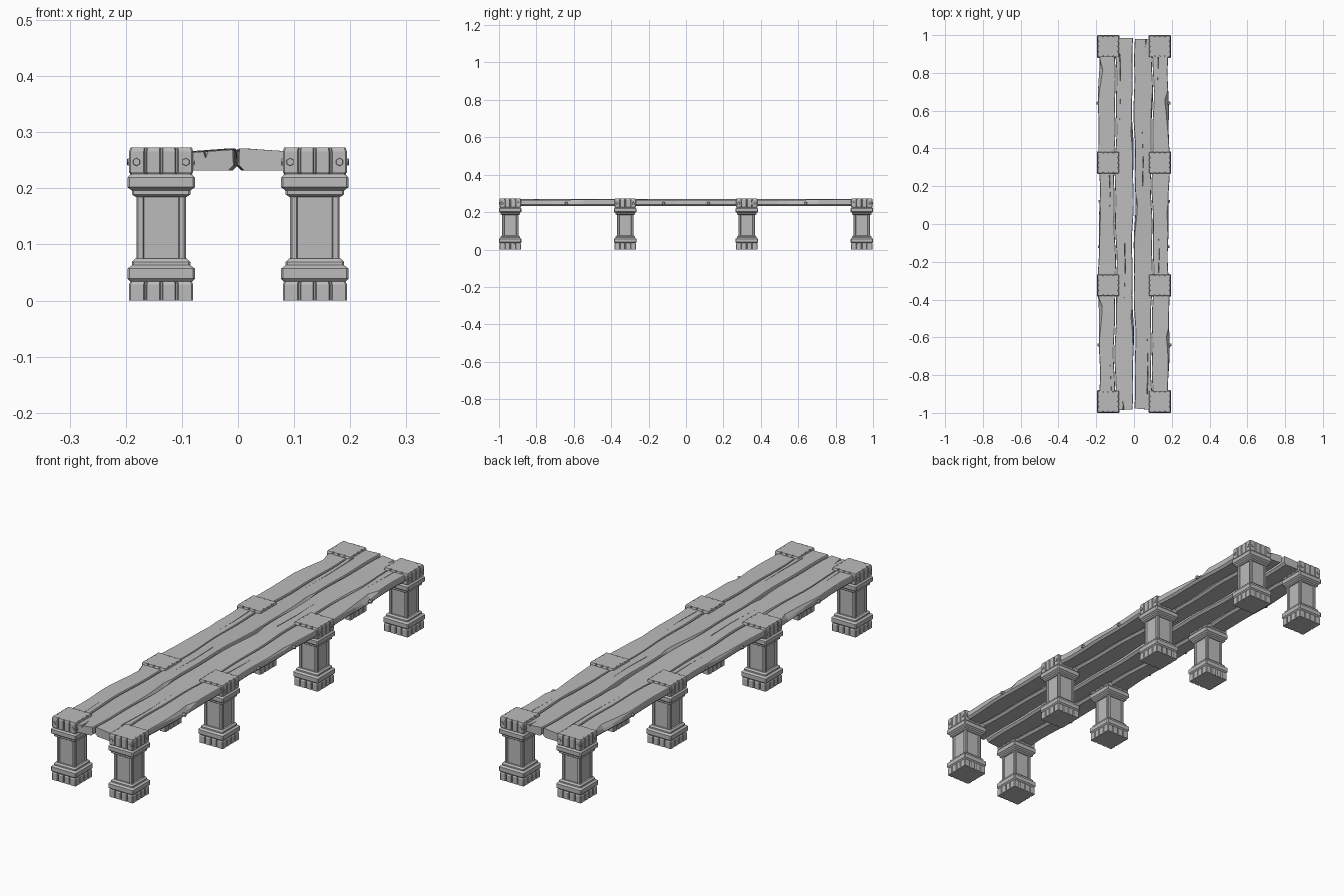
import bpy, bmesh, random
from math import sin, pi
from mathutils import Matrix, Vector

if "Cube" in bpy.data.objects:
    bpy.data.objects.remove(bpy.data.objects["Cube"])
random.seed(4)

grey = bpy.data.materials.new("weathered grey")
grey.use_nodes = True
grey.diffuse_color = (0.5, 0.5, 0.5, 1)
bsdf = grey.node_tree.nodes["Principled BSDF"]
bsdf.inputs["Base Color"].default_value = (0.5, 0.5, 0.5, 1)
bsdf.inputs["Roughness"].default_value = 0.8


def to_mesh(name, bm):
    bmesh.ops.recalc_face_normals(bm, faces=bm.faces)
    mesh = bpy.data.meshes.new(name)
    bm.to_mesh(mesh)
    bm.free()
    mesh.materials.append(grey)
    return mesh


def add(name, mesh, loc=(0, 0, 0)):
    ob = bpy.data.objects.new(name, mesh)
    ob.location = loc
    bpy.context.collection.objects.link(ob)
    return ob


def skin(bm, rings):
    """Join matching closed rings of points into a capped solid."""
    loops = [[bm.verts.new(p) for p in ring] for ring in rings]
    n = len(loops[0])
    for a, b in zip(loops, loops[1:]):
        for i in range(n):
            j = (i + 1) % n
            bm.faces.new((a[i], a[j], b[j], b[i]))
    bm.faces.new(loops[0][::-1])
    bm.faces.new(loops[-1])


def four_sides(side):
    """Repeat the points of one side around the four sides of a square."""
    pts = list(side)
    for _ in range(3):
        side = [(-y, x) for x, y in side]
        pts += side
    return pts


def stack(name, outline, levels):
    """Loft an outline through (scale, height) levels."""
    bm = bmesh.new()
    skin(bm, [[(x * s, y * s, z) for x, y in outline] for s, z in levels])
    return to_mesh(name, bm)


# Unit outlines: plain chamfered square, grooved staves, panelled shaft
plain = four_sides([(-0.94, -1), (0.94, -1)])
stave_side = [(-0.95, -1)]
for g in (-0.49, 0, 0.49):
    stave_side += [(g - 0.055, -1), (g - 0.02, -0.9), (g + 0.02, -0.9), (g + 0.055, -1)]
staves = four_sides(stave_side + [(0.95, -1)])
panel = four_sides([(-0.93, -1), (-0.74, -1), (-0.7, -0.88), (0.7, -0.88), (0.74, -1), (0.93, -1)])

# Pillar parts, shared by all eight pillars
H = 0.057
parts = {
    "pillar_base": stack("pillar_base", staves,
                         [(H, 0), (H, 0.029), (H * 0.94, 0.036)]),
    "pillar_lower_collar": stack("pillar_lower_collar", plain,
                                 [(0.054, 0.033), (0.06, 0.039), (0.06, 0.057), (0.052, 0.063),
                                  (0.052, 0.069), (0.046, 0.075)]),
    "pillar_shaft": stack("pillar_shaft", panel, [(0.044, 0.07), (0.044, 0.19)]),
    "pillar_upper_collar": stack("pillar_upper_collar", plain,
                                 [(0.046, 0.185), (0.052, 0.189), (0.052, 0.196), (0.06, 0.202),
                                  (0.06, 0.219), (0.054, 0.226)]),
    "pillar_cap": stack("pillar_cap", staves,
                        [(H * 0.93, 0.223), (H, 0.229), (H, 0.266), (H * 0.96, 0.273)]),
}


def add_bolt(bm, point, axis, height=0.01):
    """Six-sided bolt head pointing along an axis."""
    turn = Vector((0, 0, 1)).rotation_difference(Vector(axis)).to_matrix().to_4x4()
    bmesh.ops.create_cone(bm, cap_ends=True, segments=6, radius1=0.009, radius2=0.0065,
                          depth=height, matrix=Matrix.Translation(point) @ turn)


# Two bolt heads on each cap face
bm = bmesh.new()
for axis in ((1, 0, 0), (-1, 0, 0), (0, 1, 0), (0, -1, 0)):
    out = Vector(axis)
    across = Vector((-out.y, out.x, 0))
    for s in (-1, 1):
        add_bolt(bm, out * 0.055 + across * s * 0.044 + Vector((0, 0, 0.247)), axis)
parts["cap_bolts"] = to_mesh("cap_bolts", bm)

for side, x in (("right", -0.137), ("left", 0.137)):
    for row, y in enumerate((-0.94, -0.325, 0.325, 0.94), 1):
        for name, mesh in parts.items():
            add(f"{side}_{name}_{row}", mesh, (x, y, 0))


def seam(x, y):
    """Gently wandering line that neighbouring planks share."""
    return x + 0.004 * sin(7 * y + 30 * x) + 0.0025 * sin(19 * y + 11 * x)


def plank(name, x0, x1, z0, z1, chips):
    """Long board with chamfered edges; chips are (side, start, end, depth)."""
    ys = [-0.98 + 1.96 * i / 36 for i in range(37)]
    ends = [random.uniform(-0.007, 0.007) for _ in range(4)]
    rings = []
    for i, y in enumerate(ys):
        cut = {-1: 0.002, 1: 0.002}
        for s, a, b, depth in chips:
            if a < y < b:
                cut[s] = max(cut[s], depth * (y - a) / (b - a))
        l, r = seam(x0, y), seam(x1, y)
        lift = 0.0015 * sin(5 * y + 40 * x0)
        lb, rb = cut[-1], cut[1]
        ring = [(l + 0.009, 0.232), (r - 0.009, 0.232), (r, 0.241),
                (r - rb * 0.3, z1 + lift - min(rb, 0.016)), (r - rb, z1 + lift),
                (l + lb, z0 + lift), (l + lb * 0.3, z0 + lift - min(lb, 0.016)), (l, 0.241)]
        skew = {0: ends[:2], 36: ends[2:]}.get(i, (0, 0))
        rings.append([(x, y + skew[x > (l + r) / 2], z) for x, z in ring])
    bm = bmesh.new()
    skin(bm, rings)
    return add(name, to_mesh(name, bm))


planks = [
    plank("right_outer_plank", -0.186, -0.102, 0.265, 0.264,
          [(-1, 0.62, 0.83, 0.02), (-1, -0.66, -0.4, 0.022), (-1, -0.15, 0.1, 0.01)]),
    plank("right_inner_plank", -0.097, -0.006, 0.264, 0.27,
          [(1, -0.75, -0.45, 0.014), (1, 0.2, 0.5, 0.012), (-1, -0.6, -0.3, 0.008)]),
    plank("left_inner_plank", 0.003, 0.094, 0.27, 0.264,
          [(-1, -0.2, 0.15, 0.012), (1, 0.4, 0.7, 0.008)]),
    plank("left_outer_plank", 0.099, 0.184, 0.264, 0.265,
          [(1, 0.45, 0.66, 0.022), (1, -0.82, -0.58, 0.018), (1, -0.12, 0.08, 0.01)]),
]


def split_wood(board, cracks):
    """Carve tapering cracks (x, wide end, thin end, width) into the top."""
    bm = bmesh.new()
    for x, y0, y1, w in cracks:
        mid = y0 + (y1 - y0) * 0.45
        rings = []
        for y, k, dx in ((y0, 1, 0), (mid, 0.7, 0.004), (y1, 0.08, -0.002)):
            c = x + dx
            rings.append([(c - w * k, y, 0.285), (c + w * k, y, 0.285),
                          (c, y, 0.266 - 0.014 * k)])
        skin(bm, rings)
    cutter = add("crack_cutter", to_mesh("crack_cutter", bm))
    cutter.hide_render = True
    mod = board.modifiers.new("cracks", "BOOLEAN")
    mod.operation, mod.solver, mod.object = "DIFFERENCE", "EXACT", cutter
    bpy.context.view_layer.objects.active = board
    bpy.ops.object.modifier_apply(modifier=mod.name)
    bpy.data.objects.remove(cutter)


split_wood(planks[0], [(-0.125, -0.99, -0.72, 0.004), (-0.13, 0.26, 0.02, 0.004)])
split_wood(planks[1], [(-0.06, -1.0, -0.93, 0.014), (-0.075, 0.9, 0.5, 0.004),
                       (-0.05, -0.1, -0.4, 0.003)])
split_wood(planks[2], [(0.06, 1.0, 0.93, 0.012), (0.07, -0.9, -0.55, 0.004),
                       (0.045, 0.2, 0.5, 0.003)])
split_wood(planks[3], [(0.125, 0.99, 0.7, 0.004), (0.13, -0.26, -0.02, 0.004)])

# Bolts along both outer edges of the deck
bm = bmesh.new()
for s in (-1, 1):
    for y in (-0.64, -0.12, 0.12, 0.64):
        add_bolt(bm, Vector((seam(s * 0.185, y) + s * 0.002, y, 0.247)), (s, 0, 0), 0.012)
add("deck_edge_bolts", to_mesh("deck_edge_bolts", bm))
